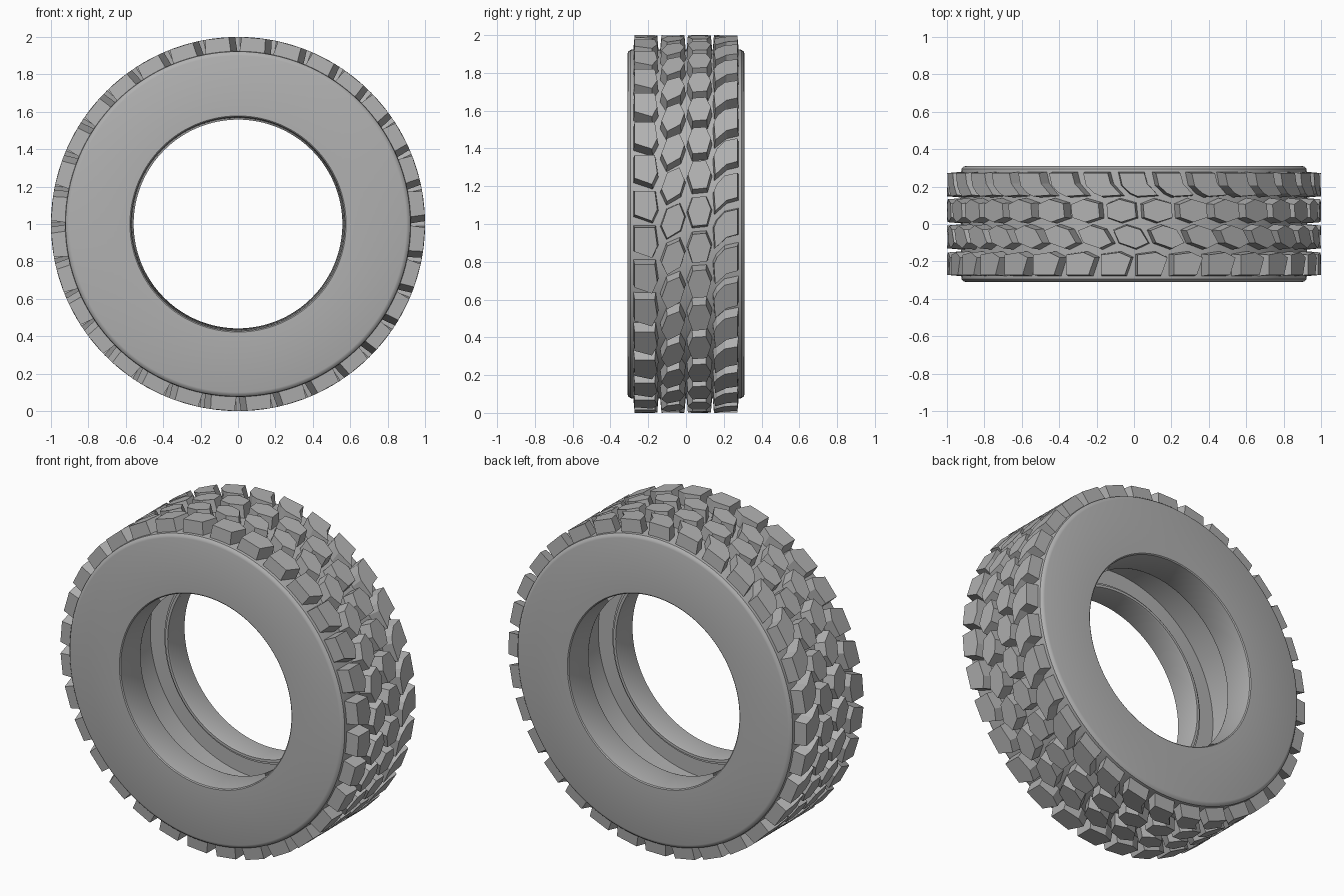
import bpy, bmesh, math
from mathutils import Matrix, Vector

old = bpy.data.objects.get("Cube")
if old:
    bpy.data.objects.remove(old)

BLOCKS = 32        # tread blocks in each row
FLOOR, TOP = 0.915, 1.0

rubber = bpy.data.materials.new("grey_rubber")
rubber.use_nodes = True
grey = (0.44, 0.44, 0.44, 1)
rubber.diffuse_color = grey
rubber.node_tree.nodes["Principled BSDF"].inputs["Base Color"].default_value = grey


def finish(bm, name):
    bmesh.ops.recalc_face_normals(bm, faces=bm.faces)
    mesh = bpy.data.meshes.new(name)
    bm.to_mesh(mesh)
    bm.free()
    mesh.materials.append(rubber)
    obj = bpy.data.objects.new(name, mesh)
    bpy.context.collection.objects.link(obj)
    return obj


# Carcass: half cross-section (y, radius), mirrored and spun about the axle
half = [(0.27, 0.925), (0.295, 0.922), (0.306, 0.912), (0.31, 0.9),
        (0.31, 0.578), (0.305, 0.572), (0.14, 0.558), (0.13, 0.562),
        (0.13, 0.578), (0.145, 0.578), (0.145, 0.595), (0.16, 0.595), (0.16, 0.7)]
section = half + [(-y, r) for y, r in reversed(half)]
bm = bmesh.new()
verts = [bm.verts.new((0, y, 1 + r)) for y, r in section]
edges = [bm.edges.new((v, verts[i - 1])) for i, v in enumerate(verts)]
bmesh.ops.spin(bm, geom=verts + edges, cent=(0, 0, 1), axis=(0, 1, 0),
               angle=math.tau, steps=128, use_merge=True)
bmesh.ops.remove_doubles(bm, verts=bm.verts, dist=0.0001)
carcass = finish(bm, "tyre_carcass")
bpy.ops.object.select_all(action="DESELECT")
carcass.select_set(True)
bpy.context.view_layer.objects.active = carcass
bpy.ops.object.shade_smooth_by_angle(angle=math.radians(32))


def on_wheel(y, s, radius):
    a = math.tau * s / BLOCKS
    return Vector((radius * math.sin(a), y, 1 + radius * math.cos(a)))


# Tread rows: one tapered block outline (y, pitch fraction) repeated round the tyre
def tread_row(name, outline, phase):
    bm = bmesh.new()
    cy = sum(p[0] for p in outline) / len(outline)
    cs = sum(p[1] for p in outline) / len(outline)
    top, base = [], []
    for y, s in outline:
        top.append(bm.verts.new(on_wheel(y, s + phase, TOP)))
        base.append(bm.verts.new(on_wheel(cy + (y - cy) * 1.12,
                                          cs + (s - cs) * 1.16 + phase, FLOOR)))
    bm.faces.new(top)
    bm.faces.new(base[::-1])
    for i in range(len(top)):
        bm.faces.new((top[i - 1], base[i - 1], base[i], top[i]))
    block = bm.verts[:] + bm.edges[:] + bm.faces[:]
    for k in range(1, BLOCKS):
        copy = bmesh.ops.duplicate(bm, geom=block)["geom"]
        bmesh.ops.rotate(bm, cent=(0, 0, 1),
                         matrix=Matrix.Rotation(math.tau * k / BLOCKS, 3, "Y"),
                         verts=[g for g in copy if isinstance(g, bmesh.types.BMVert)])
    finish(bm, name)


tread_row("front_shoulder_blocks",
          [(-0.272, 0.1), (-0.272, 0.75), (-0.18, 0.92), (-0.152, 0.6), (-0.165, 0.1)], 0.0)
tread_row("front_centre_blocks",
          [(-0.13, 0.6), (-0.1, 0.15), (-0.035, 0.0), (-0.008, 0.35),
           (-0.03, 0.72), (-0.1, 0.94)], 0.45)
tread_row("rear_centre_blocks",
          [(0.01, 0.45), (0.035, 0.08), (0.105, 0.05), (0.132, 0.4),
           (0.11, 0.82), (0.035, 0.86)], 0.2)
tread_row("rear_shoulder_blocks",
          [(0.272, 0.0), (0.272, 0.68), (0.215, 0.76), (0.155, 1.05),
           (0.148, 0.5), (0.165, 0.3), (0.205, 0.08)], 0.6)
